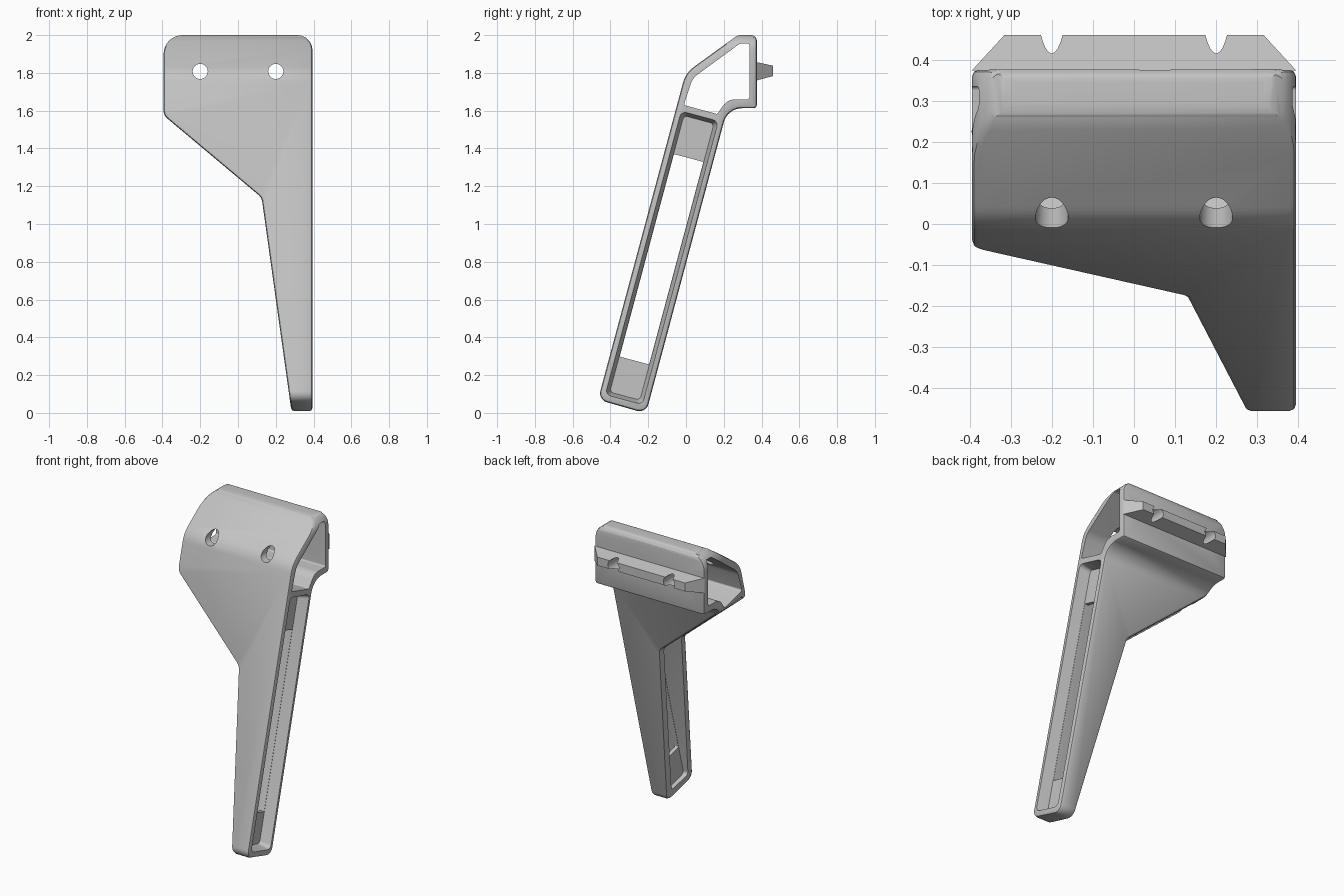
import bpy, bmesh, math
from mathutils import Vector

cube = bpy.data.objects.get("Cube")
if cube:
    bpy.data.objects.remove(cube, do_unlink=True)

grey = bpy.data.materials.new("light_grey")
grey.use_nodes = True
grey.diffuse_color = (0.55, 0.55, 0.55, 1)
grey.node_tree.nodes["Principled BSDF"].inputs["Base Color"].default_value = (0.55, 0.55, 0.55, 1)


def fillet(corners, steps=8):
    """Round the corners (a, b, radius) of a closed 2D outline."""
    out = []
    for i, (a, b, r) in enumerate(corners):
        p = Vector((a, b))
        if r == 0:
            out.append(p)
            continue
        d0 = (Vector(corners[i - 1][:2]) - p).normalized()
        d1 = (Vector(corners[(i + 1) % len(corners)][:2]) - p).normalized()
        half = d0.angle(d1) / 2
        centre = p + (d0 + d1).normalized() * (r / math.sin(half))
        start = p + d0 * (r / math.tan(half)) - centre
        end = p + d1 * (r / math.tan(half)) - centre
        sweep = start.angle(end)
        for k in range(steps + 1):
            t = k / steps
            out.append(centre + (start * math.sin((1 - t) * sweep)
                                 + end * math.sin(t * sweep)) / math.sin(sweep))
    return out


def loft(name, outline_a, outline_b, place_a, place_b):
    """Solid between two outlines with equal point counts."""
    bm = bmesh.new()
    a = [bm.verts.new(place_a(p)) for p in outline_a]
    b = [bm.verts.new(place_b(p)) for p in outline_b]
    bm.faces.new(a)
    bm.faces.new(b)
    for i in range(len(a)):
        bm.faces.new((a[i - 1], a[i], b[i], b[i - 1]))
    bmesh.ops.recalc_face_normals(bm, faces=bm.faces)
    mesh = bpy.data.meshes.new(name)
    bm.to_mesh(mesh)
    bm.free()
    mesh.materials.append(grey)
    obj = bpy.data.objects.new(name, mesh)
    bpy.context.collection.objects.link(obj)
    return obj


def along_x(x):
    return lambda p: (x, p[0], p[1])


def along_y(y):
    return lambda p: (p[0], y, p[1])


def apply(obj, kind, **settings):
    mod = obj.modifiers.new(kind.lower(), kind)
    for key, value in settings.items():
        setattr(mod, key, value)
    bpy.ops.object.select_all(action='DESELECT')
    bpy.context.view_layer.objects.active = obj
    obj.select_set(True)
    bpy.ops.object.modifier_apply(modifier=mod.name)


def combine(obj, tool, operation, keep=False):
    apply(obj, 'BOOLEAN', object=tool, operation=operation, solver='EXACT')
    if not keep:
        bpy.data.objects.remove(tool, do_unlink=True)


# Leaning leg and head, side outline
side = fillet([(-0.466, 0.07, 0.05), (-0.212, -0.003, 0.05), (0.22, 1.613, 0.1),
               (0.375, 1.613, 0), (0.375, 2.0, 0.03), (0.274, 2.0, 0.06),
               (-0.002, 1.8, 0.15)])
body = loft("leg_bracket", side, side, along_x(-0.6), along_x(0.6))

# Front outline: wide head tapering to a narrow foot
front = fillet([(-0.394, 2.0, 0.1), (-0.394, 1.575, 0.06), (0.125, 1.14, 0.06),
                (0.291, -0.05, 0), (0.394, -0.05, 0), (0.394, 2.0, 0.08)])
combine(body, loft("front_cutter", front, front, along_y(-0.8), along_y(0.8)), 'INTERSECT')
apply(body, 'BEVEL', width=0.016, segments=2, limit_method='ANGLE',
      angle_limit=math.radians(50), use_clamp_overlap=False)

# Open cavity through the head
cavity = fillet([(-0.012, 1.63, 0.01), (0.165, 1.582, 0.01), (0.22, 1.66, 0.08),
                 (0.335, 1.66, 0.01), (0.335, 1.955, 0.01), (0.285, 1.955, 0.03),
                 (0.035, 1.772, 0.1)])
combine(body, loft("cavity_cutter", cavity, cavity, along_x(-0.7), along_x(0.7)), 'DIFFERENCE')

# Leg pockets, drawn in the leaning frame of the leg
lean = math.radians(15)
across = Vector((math.cos(lean), -math.sin(lean)))
upward = Vector((math.sin(lean), math.cos(lean)))


def leg_box(inset, low, high, radius):
    base = Vector((-0.466, 0.07))
    corners = [(inset, low), (0.265 - inset, low), (0.265 - inset, high), (inset, high)]
    return fillet([(*(base + across * u + upward * v), radius) for u, v in corners], 5)


deep = leg_box(0.05, 0.055, 1.57, 0.02)
mouth = leg_box(0.03, 0.035, 1.59, 0.03)
window = leg_box(0.052, 0.25, 1.36, 0.005)
for tool in (loft("outer_pocket", deep, mouth, along_x(0.325), along_x(0.396)),
             loft("inner_pocket", deep, mouth, along_x(0.3), along_x(-0.5)),
             loft("window_cutter", window, window, along_x(0.2), along_x(0.36))):
    combine(body, tool, 'DIFFERENCE')

# Tapered rail on the back of the head
base = [(-0.394, 1.76), (0.394, 1.76), (0.394, 1.857), (-0.394, 1.857)]
tip = [(-0.315, 1.783), (0.315, 1.783), (0.315, 1.838), (-0.315, 1.838)]
rail = loft("mounting_rail", base, tip, along_y(0.374), along_y(0.46))

# Bolt holes through head and rail
for x in (-0.2, 0.2):
    ring = [(x + 0.04 * math.cos(math.tau * k / 32), 1.808 + 0.04 * math.sin(math.tau * k / 32))
            for k in range(32)]
    drill = loft("drill", ring, ring, along_y(-0.7), along_y(0.7))
    combine(body, drill, 'DIFFERENCE', keep=True)
    combine(rail, drill, 'DIFFERENCE')

for obj in (body, rail):
    bpy.ops.object.select_all(action='DESELECT')
    bpy.context.view_layer.objects.active = obj
    obj.select_set(True)
    bpy.ops.object.shade_smooth_by_angle(angle=math.radians(30))
